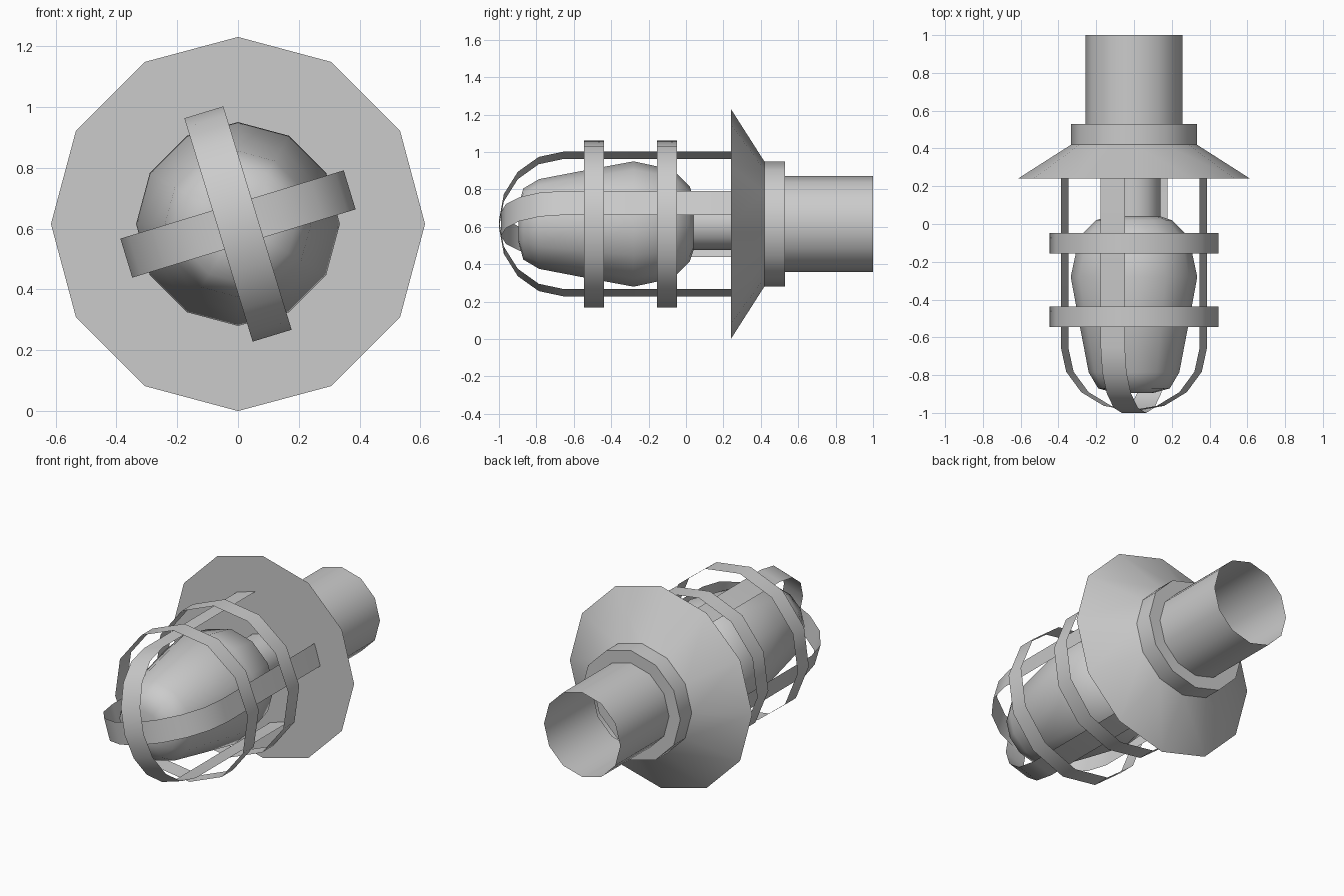
import bpy, math

if "Cube" in bpy.data.objects:
    bpy.data.objects.remove(bpy.data.objects["Cube"])

C = 0.615            # height of the lamp axis, which runs along y
SIDES = 12


def make(name, verts, faces, smooth=35):
    me = bpy.data.meshes.new(name)
    me.from_pydata(verts, [], faces)
    me.update()
    ob = bpy.data.objects.new(name, me)
    bpy.context.collection.objects.link(ob)
    bpy.ops.object.select_all(action='DESELECT')
    ob.select_set(True)
    bpy.context.view_layer.objects.active = ob
    if smooth:
        bpy.ops.object.shade_smooth_by_angle(angle=math.radians(smooth))
    return ob


def lathe(name, profile, turn=0, cap_front=False, cap_back=False, smooth=35):
    """Revolve (radius, y) points, listed front to back, around the lamp axis."""
    verts, faces, n = [], [], SIDES
    for r, y in profile:
        for i in range(n):
            a = math.radians(turn) + 2 * math.pi * i / n
            verts.append((r * math.cos(a), y, C + r * math.sin(a)))
    for k in range(len(profile) - 1):
        for i in range(n):
            j = (i + 1) % n
            faces.append((k * n + i, (k + 1) * n + i, (k + 1) * n + j, k * n + j))
    if cap_front:
        faces.append(tuple(range(n)))
    if cap_back:
        faces.append(tuple(reversed(range((len(profile) - 1) * n, len(profile) * n))))
    return make(name, verts, faces, smooth)


def strap(name, angle, tip):
    """Thin strip bent into a U over the bulb."""
    r, bend, w = 0.384, -0.655, 0.067
    path = [(r, 0.24)]
    for i in range(9):
        t = math.pi * i / 8
        path.append((r * math.cos(t), bend + (tip - bend) * math.sin(t)))
    path.append((-r, 0.24))
    a = math.radians(angle)
    ca, sa = math.cos(a), math.sin(a)
    verts = []
    for d, y in path:
        for s in (-w, w):
            verts.append((d * ca - s * sa, y, C + d * sa + s * ca))
    faces = [(2 * i, 2 * i + 2, 2 * i + 3, 2 * i + 1) for i in range(len(path) - 1)]
    return make(name, verts, faces)


# Flared shade with closed front, and stepped collar
lathe("shade", [(0.615, 0.24), (0.333, 0.42), (0.333, 0.53), (0.257, 0.53)],
      cap_front=True)

# Open mounting tube at the back
lathe("mounting_tube", [(0.257, 0.53), (0.257, 1.0)])

# Bulb and its neck
lathe("bulb", [(0.10, -0.895), (0.19, -0.87), (0.24, -0.785), (0.285, -0.55),
               (0.335, -0.28), (0.29, -0.07), (0.20, 0.02), (0.14, 0.04)],
      cap_front=True, cap_back=True, smooth=50)
lathe("bulb_neck", [(0.14, 0.03), (0.14, 0.24)])

# Guard cage: two crossed straps and two hoops
strap("guard_strap_upright", 107, -1.0)
strap("guard_strap_level", 17, -0.988)
for label, y in (("front", -0.545), ("rear", -0.155)):
    lathe("guard_hoop_" + label, [(0.45, y), (0.45, y + 0.107)], turn=7)
